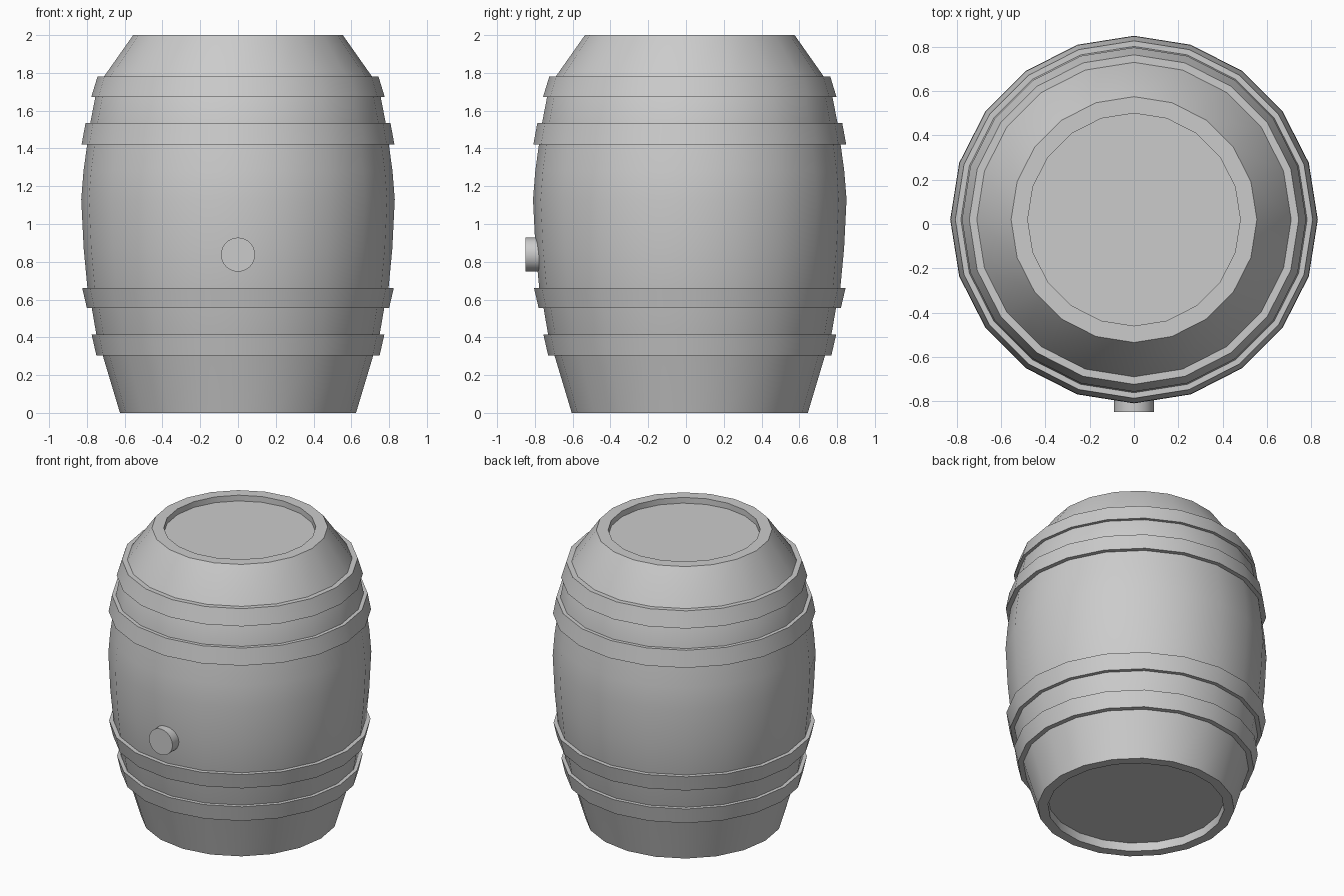
import bpy, bmesh, math

if "Cube" in bpy.data.objects:
    bpy.data.objects.remove(bpy.data.objects["Cube"])

SIDES = 20
CY = 0.02  # barrel axis sits slightly back so the bung fits in the bounds


def finish(name, bm, angle):
    bmesh.ops.recalc_face_normals(bm, faces=bm.faces)
    mesh = bpy.data.meshes.new(name)
    bm.to_mesh(mesh)
    bm.free()
    ob = bpy.data.objects.new(name, mesh)
    bpy.context.collection.objects.link(ob)
    bpy.ops.object.select_all(action='DESELECT')
    ob.select_set(True)
    bpy.context.view_layer.objects.active = ob
    bpy.ops.object.shade_smooth_by_angle(angle=math.radians(angle))
    return ob


def lathe(name, profile, closed=False):
    """Revolve (radius, z) points; an open profile gets caps at both ends."""
    bm = bmesh.new()
    rings = []
    for r, z in profile:
        rings.append([bm.verts.new((r * math.cos(a), r * math.sin(a), z))
                      for a in (2 * math.pi * i / SIDES for i in range(SIDES))])
    pairs = list(zip(rings, rings[1:]))
    if closed:
        pairs.append((rings[-1], rings[0]))
    else:
        bm.faces.new(rings[0])
        bm.faces.new(rings[-1])
    for lo, hi in pairs:
        for i in range(SIDES):
            j = (i + 1) % SIDES
            bm.faces.new((lo[i], lo[j], hi[j], hi[i]))
    ob = finish(name, bm, 30)
    ob.location.y = CY
    return ob


# Barrel body with recessed heads at both ends
lathe("barrel_body", [
    (0.56, 0.06), (0.56, 0.0), (0.625, 0.0), (0.718, 0.31), (0.75, 0.415),
    (0.775, 0.56), (0.797, 0.66), (0.817, 0.87), (0.83, 1.13), (0.818, 1.28),
    (0.798, 1.425), (0.782, 1.535), (0.755, 1.675), (0.71, 1.78),
    (0.555, 2.0), (0.48, 2.0), (0.48, 1.96)])

# Hoops: bottom z, top z, bottom radius, top radius
HOOPS = {"hoop_lowest": (0.305, 0.415, 0.75, 0.775),
         "hoop_lower": (0.555, 0.662, 0.80, 0.825),
         "hoop_upper": (1.422, 1.535, 0.828, 0.807),
         "hoop_highest": (1.672, 1.78, 0.777, 0.744)}
for name, (z0, z1, r0, r1) in HOOPS.items():
    lathe(name, [(r0 - 0.06, z0), (r0, z0), (r1, z1), (r1 - 0.06, z1)], closed=True)

# Bung on the front
bm = bmesh.new()
bmesh.ops.create_cone(bm, cap_ends=True, segments=32, radius1=0.09, radius2=0.09, depth=0.12)
bung = finish("bung", bm, 30)
bung.rotation_euler.x = math.pi / 2
bung.location = (0, -0.79, 0.838)
